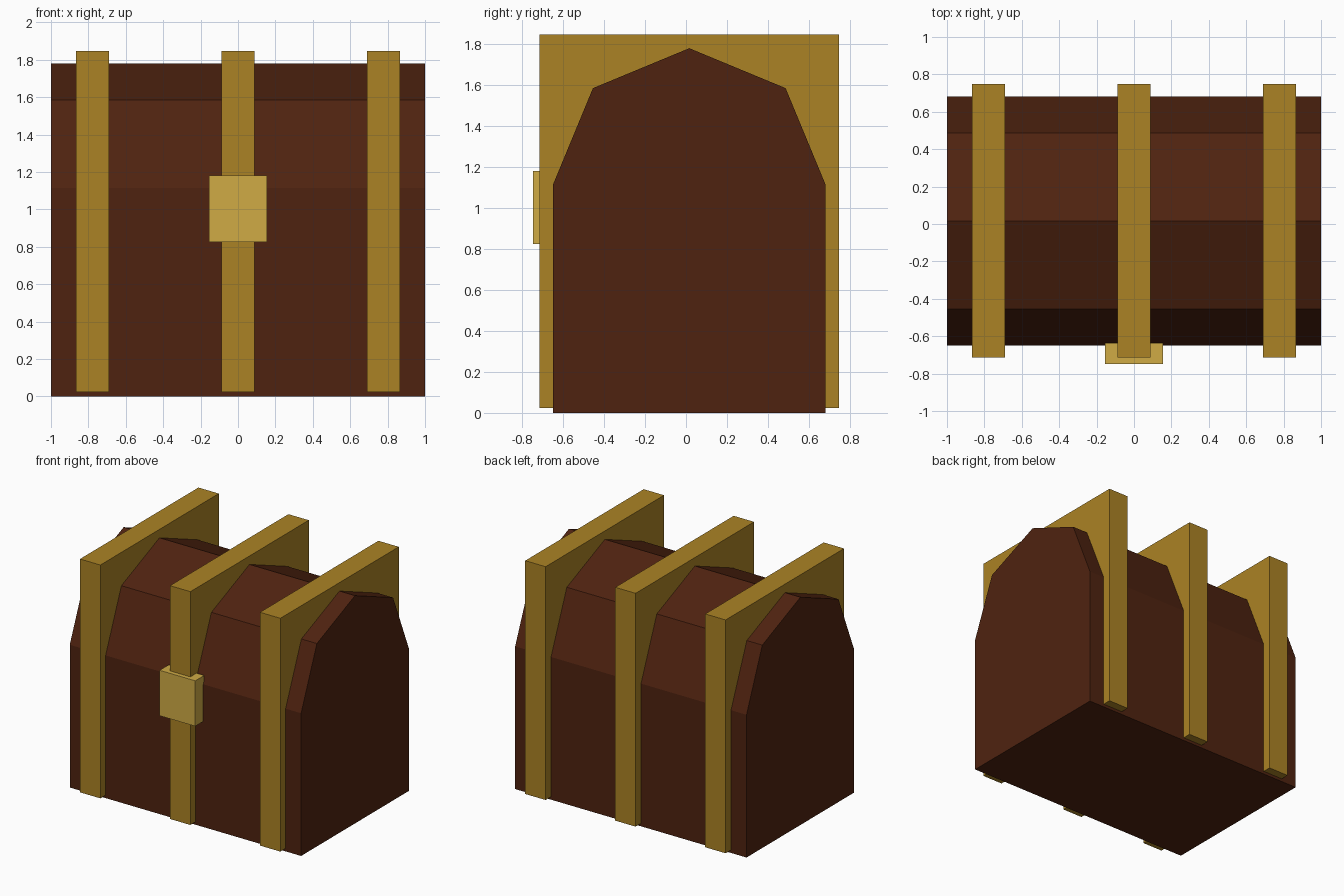
import bpy
import bmesh
import math

if "Cube" in bpy.data.objects:
    bpy.data.objects.remove(bpy.data.objects["Cube"])


def material(name, rgb):
    m = bpy.data.materials.new(name)
    m.diffuse_color = (*rgb, 1.0)
    m.use_nodes = True
    m.node_tree.nodes["Principled BSDF"].inputs["Base Color"].default_value = m.diffuse_color
    return m


wood = material("dark_wood", (0.078, 0.0165, 0.005))
gold = material("dull_gold", (0.41, 0.226, 0.018))
brass = material("pale_brass", (0.63, 0.41, 0.06))


def finish(name, bm, mat):
    bmesh.ops.recalc_face_normals(bm, faces=bm.faces)
    mesh = bpy.data.meshes.new(name)
    bm.to_mesh(mesh)
    bm.free()
    mesh.materials.append(mat)
    obj = bpy.data.objects.new(name, mesh)
    bpy.context.collection.objects.link(obj)
    return obj


def box(name, lo, hi, mat):
    bm = bmesh.new()
    bmesh.ops.create_cube(bm, size=1.0)
    for v in bm.verts:
        v.co = [(a + b) / 2 + c * (b - a) for a, b, c in zip(lo, hi, v.co)]
    return finish(name, bm, mat)


CENTRE_Y, RADIUS, RIM = 0.016, 0.665, 1.115

# chest body
box("chest_body", (-1, CENTRE_Y - RADIUS, 0), (1, CENTRE_Y + RADIUS, RIM), wood)

# lid: upper half of an eight-sided barrel
bm = bmesh.new()
arc = [bm.verts.new((-1, CENTRE_Y + RADIUS * math.cos(i * math.pi / 4),
                     RIM + RADIUS * math.sin(i * math.pi / 4))) for i in range(5)]
end = bm.faces.new(arc)
side = bmesh.ops.extrude_face_region(bm, geom=[end], use_keep_orig=True)
bmesh.ops.translate(bm, vec=(2, 0, 0),
                    verts=[g for g in side["geom"] if isinstance(g, bmesh.types.BMVert)])
finish("chest_lid", bm, wood)

# three square straps
for name, x in (("left_strap", -0.778), ("middle_strap", 0), ("right_strap", 0.778)):
    box(name, (x - 0.088, -0.714, 0.023), (x + 0.088, 0.748, 1.846), gold)

# lock plate on the front
box("lock", (-0.154, -0.748, 0.825), (0.154, -0.637, 1.18), brass)
